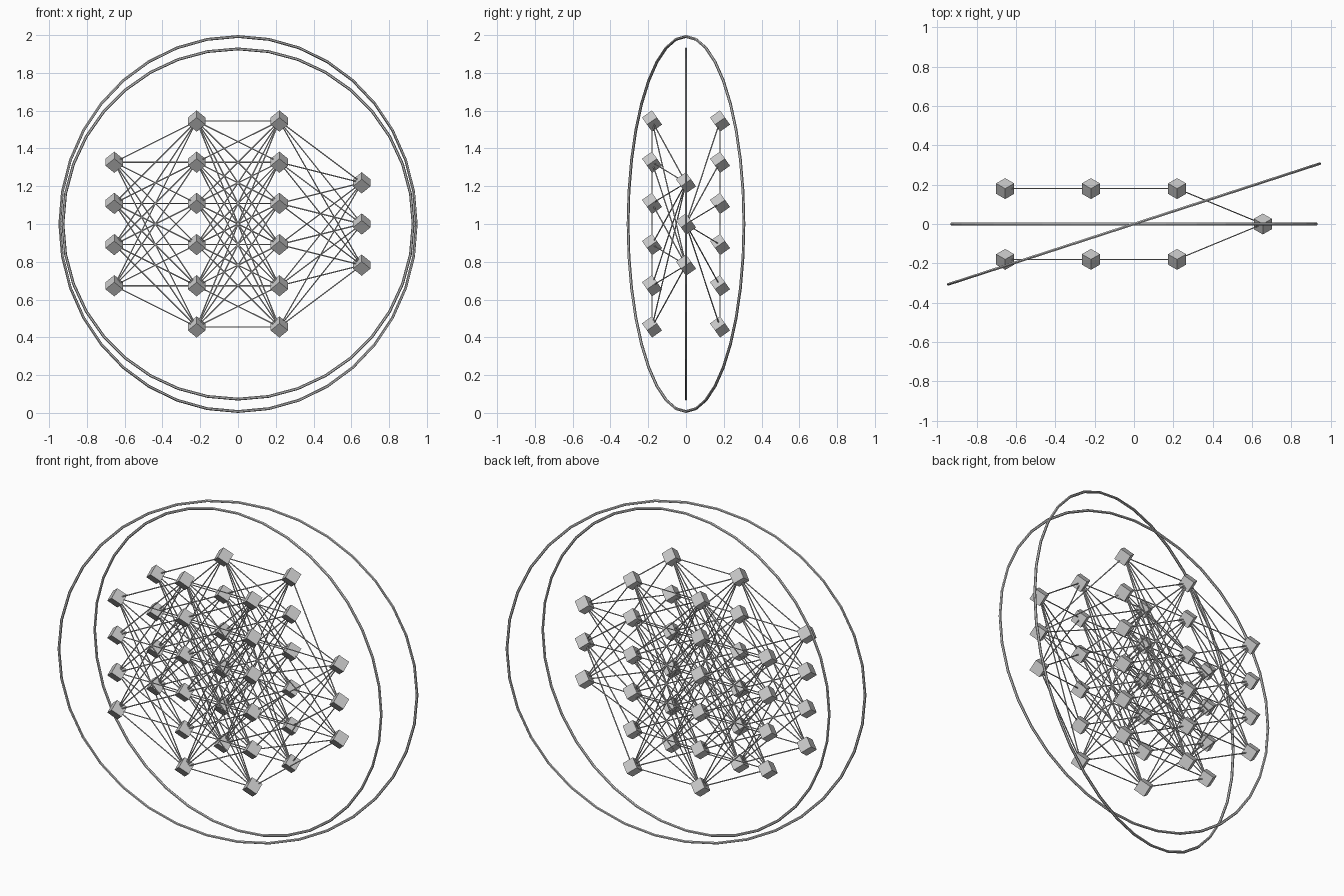
import bpy, bmesh, math
from mathutils import Matrix, Vector

if "Cube" in bpy.data.objects:
    bpy.data.objects.remove(bpy.data.objects["Cube"])

XS = [-0.655, -0.219, 0.219, 0.655]   # layer positions
ROWS = [4, 6, 6, 3]
STEP, DEPTH = 0.218, 0.18
CUBE, WIRE = 0.065, 0.0033


def finish(bm, name):
    me = bpy.data.meshes.new(name)
    bm.to_mesh(me)
    bm.free()
    ob = bpy.data.objects.new(name, me)
    bpy.context.collection.objects.link(ob)
    return ob


def column(layer, y):
    n = ROWS[layer]
    return [Vector((XS[layer], y, 1 + ((n - 1) / 2 - i) * STEP)) for i in range(n)]


def ring(name, major, minor, turn):
    bpy.ops.mesh.primitive_torus_add(
        major_radius=major, minor_radius=minor, major_segments=36, minor_segments=6,
        location=(0, 0, 1), rotation=(math.pi / 2, 0, turn))
    bpy.context.object.name = name


# Node columns: two sheets for the first three layers, one for the last
front = [column(k, -DEPTH) for k in range(3)]
back = [column(k, DEPTH) for k in range(3)]
last = column(3, 0)

# Cubes standing on a corner
tilt = Matrix.Rotation(-math.radians(54.7), 4, 'X') @ Matrix.Rotation(math.pi / 4, 4, 'Z')
for k, nodes in enumerate([front[0] + back[0], front[1] + back[1],
                           front[2] + back[2], last]):
    bm = bmesh.new()
    for p in nodes:
        bmesh.ops.create_cube(bm, size=CUBE, matrix=Matrix.Translation(p) @ tilt)
    finish(bm, f"node_cubes_layer_{k + 1}")


# Thin rods joining every node of one column to every node of the next
def links(name, starts, ends):
    bm = bmesh.new()
    for a in starts:
        for b in ends:
            d = b - a
            m = Matrix.Translation((a + b) / 2) @ d.to_track_quat('Z', 'Y').to_matrix().to_4x4()
            bmesh.ops.create_cone(bm, cap_ends=True, segments=6, radius1=WIRE,
                                  radius2=WIRE, depth=d.length, matrix=m)
    finish(bm, name)


for label, sheet, ends in (("front", front, last[0::2]), ("back", back, last[1::2])):
    links(f"{label}_links_1_2", sheet[0], sheet[1])
    links(f"{label}_links_2_3", sheet[1], sheet[2])
    links(f"{label}_links_3_4", sheet[2], ends)

# Surrounding rings
ring("inner_ring", 0.927, 0.0075, 0)
ring("outer_ring", 0.9925, 0.0075, math.radians(18))
